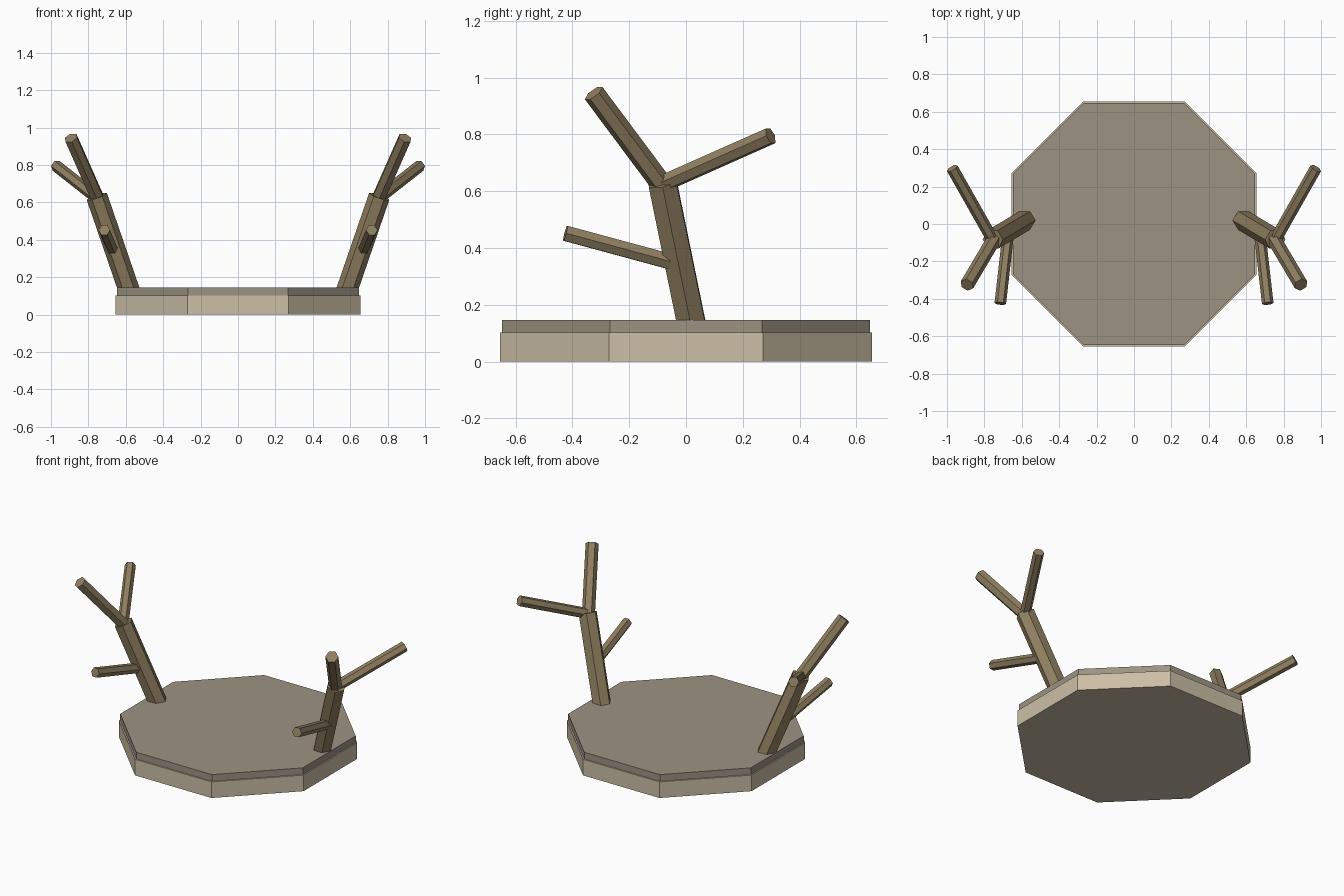
import bpy, bmesh, math
from mathutils import Vector, Matrix

if "Cube" in bpy.data.objects:
    bpy.data.objects.remove(bpy.data.objects["Cube"])


def material(name, rgb):
    m = bpy.data.materials.new(name)
    m.diffuse_color = (*rgb, 1)
    m.use_nodes = True
    m.node_tree.nodes["Principled BSDF"].inputs["Base Color"].default_value = m.diffuse_color
    return m


PALE = material("pale stone", (0.60, 0.52, 0.38))
GREY = material("grey stone", (0.33, 0.29, 0.225))
BARK = material("bark brown", (0.28, 0.215, 0.12))


def prism(name, mat, sides, radius, depth, matrix, turn):
    """Straight prism centred on its own axis, placed by a matrix."""
    bm = bmesh.new()
    bmesh.ops.create_cone(bm, cap_ends=True, segments=sides, radius1=radius,
                          radius2=radius, depth=depth,
                          matrix=matrix @ Matrix.Rotation(turn, 4, 'Z'))
    me = bpy.data.meshes.new(name)
    bm.to_mesh(me)
    bm.free()
    me.materials.append(mat)
    ob = bpy.data.objects.new(name, me)
    bpy.context.collection.objects.link(ob)
    return ob


def slab(name, mat, apothem, z0, z1):
    prism(name, mat, 8, apothem / math.cos(math.pi / 8), z1 - z0,
          Matrix.Translation((0, 0, (z0 + z1) / 2)), math.pi / 8)


def branch(name, start, end, radius):
    """Hexagonal stick between two points."""
    a, b = Vector(start), Vector(end)
    axis = b - a
    place = Matrix.Translation((a + b) / 2) @ axis.to_track_quat('Z', 'Y').to_matrix().to_4x4()
    prism(name, BARK, 6, radius, axis.length, place, math.pi / 6)


# Octagonal two-step base
slab("base_slab", PALE, 0.655, 0.0, 0.103)
slab("top_slab", GREY, 0.647, 0.103, 0.146)

# Branching limbs, mirrored left and right
LIMBS = [
    ("trunk", (0.565, 0.03, 0.08), (0.755, -0.083, 0.632), 0.057),
    ("front_branch", (0.745, -0.075, 0.61), (0.893, -0.325, 0.945), 0.038),
    ("back_branch", (0.755, -0.085, 0.625), (0.972, 0.298, 0.795), 0.032),
    ("low_branch", (0.67, -0.03, 0.345), (0.715, -0.425, 0.452), 0.031),
]
for side, s in (("right", 1), ("left", -1)):
    for part, p, q, r in LIMBS:
        branch(f"{side}_{part}", (s * p[0], *p[1:]), (s * q[0], *q[1:]), r)
